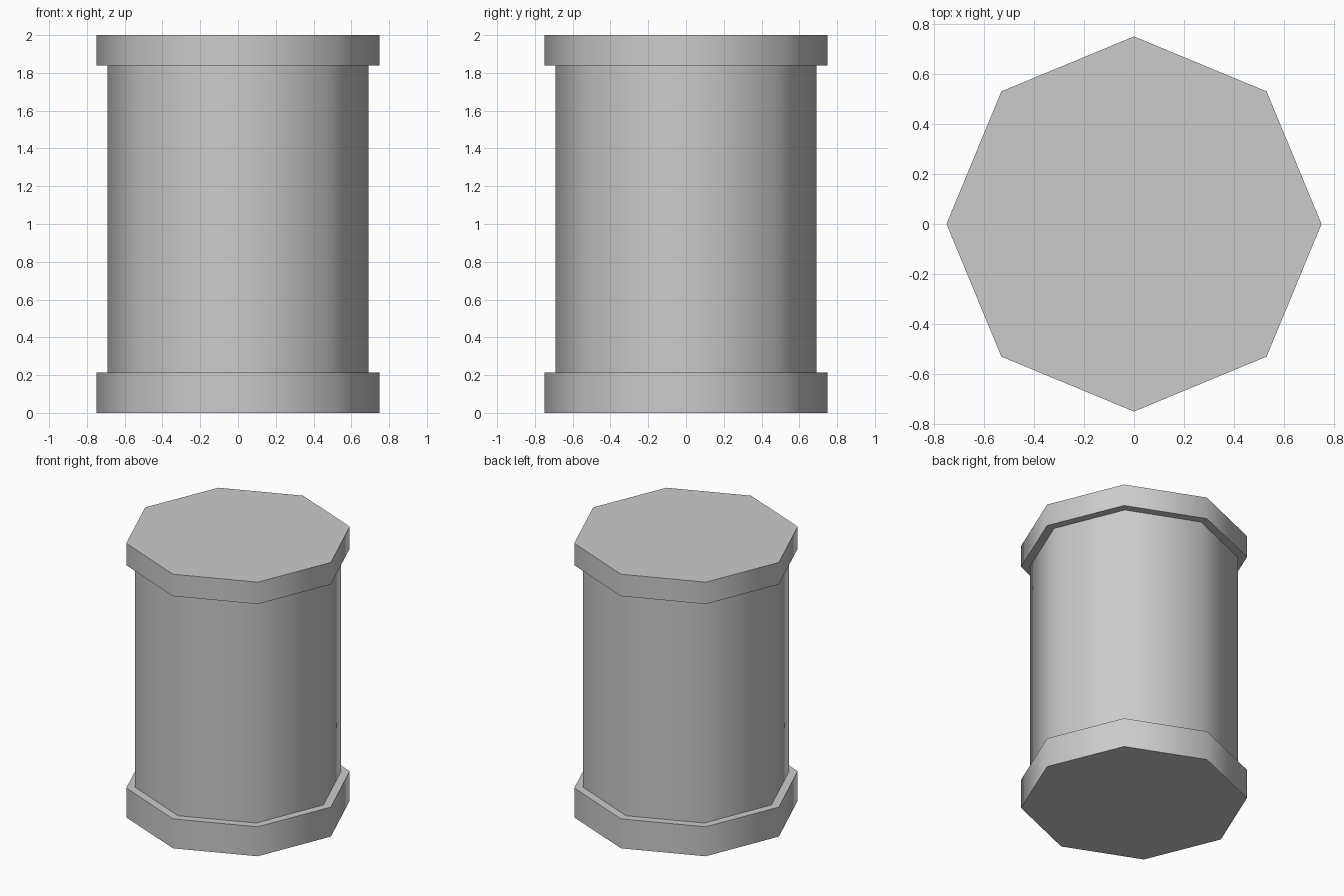
import bpy
import math

cube = bpy.data.objects.get("Cube")
if cube:
    bpy.data.objects.remove(cube, do_unlink=True)

SIDES = 8

# Single plain grey
grey = bpy.data.materials.new("plain grey")
grey.use_nodes = True
colour = (0.6, 0.6, 0.6, 1)
grey.diffuse_color = colour
grey.node_tree.nodes["Principled BSDF"].inputs["Base Color"].default_value = colour


def drum(name, radius, bottom, top):
    """Eight-sided drum with smooth sides and sharp rims."""
    bpy.ops.mesh.primitive_cylinder_add(
        vertices=SIDES, radius=radius, depth=top - bottom,
        location=(0, 0, (bottom + top) / 2))
    part = bpy.context.object
    part.name = name
    part.data.materials.append(grey)
    bpy.ops.object.shade_smooth_by_angle(angle=math.radians(60))
    return part


# Base collar, column and top collar
drum("base_collar", 0.75, 0, 0.215)
drum("column", 0.69, 0.215, 1.84)
drum("top_collar", 0.75, 1.84, 2)
